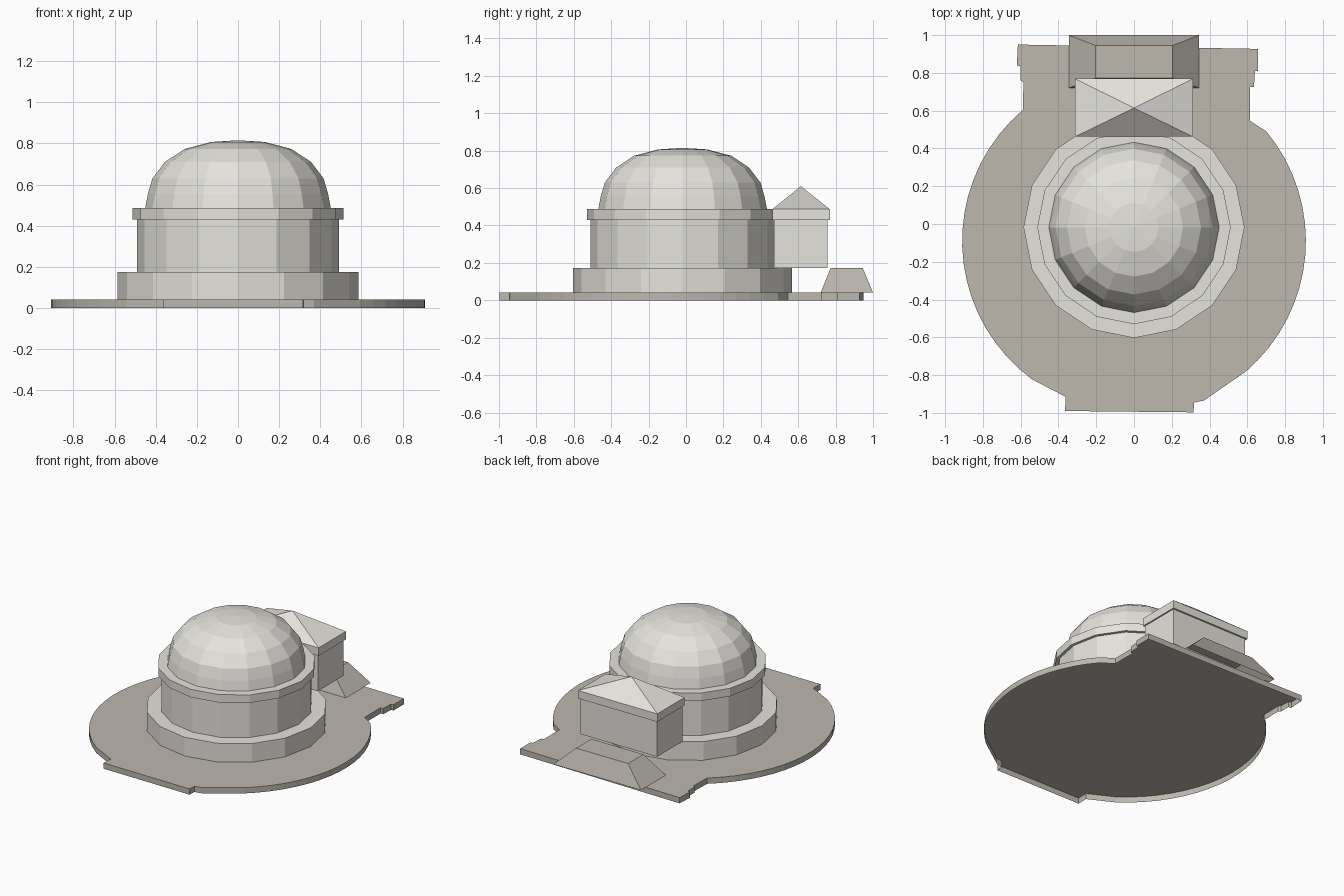
import bpy, bmesh
from math import sin, cos, atan2, pi, tau

if "Cube" in bpy.data.objects:
    bpy.data.objects.remove(bpy.data.objects["Cube"])


def material(name, color):
    mat = bpy.data.materials.new(name)
    mat.diffuse_color = (*color, 1)
    mat.use_nodes = True
    mat.node_tree.nodes["Principled BSDF"].inputs["Base Color"].default_value = mat.diffuse_color
    return mat


STONE = material("pale_stone", (0.79, 0.77, 0.72))
PAVING = material("paving", (0.51, 0.48, 0.43))


def loft(name, rings, mat, cap_bottom=False, cap_top=False):
    """Skin a stack of counter-clockwise point rings; one point is an apex."""
    bm = bmesh.new()
    rows = [[bm.verts.new(p) for p in ring] for ring in rings]
    for a, b in zip(rows, rows[1:]):
        n = len(a)
        for i in range(n):
            j = (i + 1) % n
            top = [b[0]] if len(b) == 1 else [b[j], b[i]]
            bm.faces.new([a[i], a[j]] + top)
    if cap_bottom:
        bm.faces.new(rows[0][::-1])
    if cap_top:
        bm.faces.new(rows[-1])
    mesh = bpy.data.meshes.new(name)
    bm.to_mesh(mesh)
    bm.free()
    mesh.materials.append(mat)
    obj = bpy.data.objects.new(name, mesh)
    bpy.context.collection.objects.link(obj)
    return obj


def circle(r, z, y=-0.018, sides=16):
    if r == 0:
        return [(0, y, z)]
    return [(r * cos(tau * i / sides), y + r * sin(tau * i / sides), z)
            for i in range(sides)]


def rect(x, y0, y1, z):
    return [(-x, y0, z), (x, y0, z), (x, y1, z), (-x, y1, z)]


# Ground plate: open underneath, round with a front tab and stepped back tab
CY, R = -0.09, 0.91


def arc(p, q, n):
    a, b = atan2(p[1] - CY, p[0]), atan2(q[1] - CY, q[0])
    if b < a:
        b += 2 * pi
    return [(R * cos(a + (b - a) * i / n), CY + R * sin(a + (b - a) * i / n))
            for i in range(n + 1)]


back_tab = [(0.615, 0.545), (0.615, 0.725), (0.635, 0.725), (0.64, 0.81),
            (0.657, 0.81), (0.657, 0.927), (-0.615, 0.95), (-0.62, 0.84),
            (-0.60, 0.835), (-0.60, 0.76), (-0.585, 0.75)]
front_tab = [(-0.362, -0.915), (-0.365, -0.99), (0.315, -0.997),
             (0.318, -0.945), (0.37, -0.935)]
outline = (back_tab + arc((-0.59, 0.605), (-0.54, -0.82), 18)
           + front_tab + arc((0.60, -0.79), (0.70, 0.49), 16))
loft("ground_plate", [[(x, y, z) for x, y in outline] for z in (0, 0.041)],
     PAVING, cap_top=True)

# Round building: plinth, drum, rim and dome as one turned shell
profile = [(0.585, 0.041), (0.585, 0.174), (0.492, 0.174), (0.492, 0.43),
           (0.512, 0.43), (0.512, 0.487), (0.451, 0.487), (0.438, 0.555),
           (0.416, 0.63), (0.355, 0.71), (0.26, 0.773), (0.13, 0.807),
           (0, 0.815)]
loft("domed_building", [circle(r, z) for r, z in profile], STONE)

# Rear annex with overhanging eave and pyramid roof
loft("annex", [rect(0.302, 0.47, 0.756, 0.174), rect(0.302, 0.47, 0.756, 0.43),
               rect(0.312, 0.462, 0.769, 0.43),
               rect(0.312, 0.462, 0.769, 0.487), [(0, 0.614, 0.61)]],
     STONE, cap_bottom=True)

# Tapered block at the back edge
loft("rear_block", [rect(0.345, 0.72, 1.0, 0.041),
                    rect(0.205, 0.773, 0.945, 0.172)], PAVING, cap_top=True)
